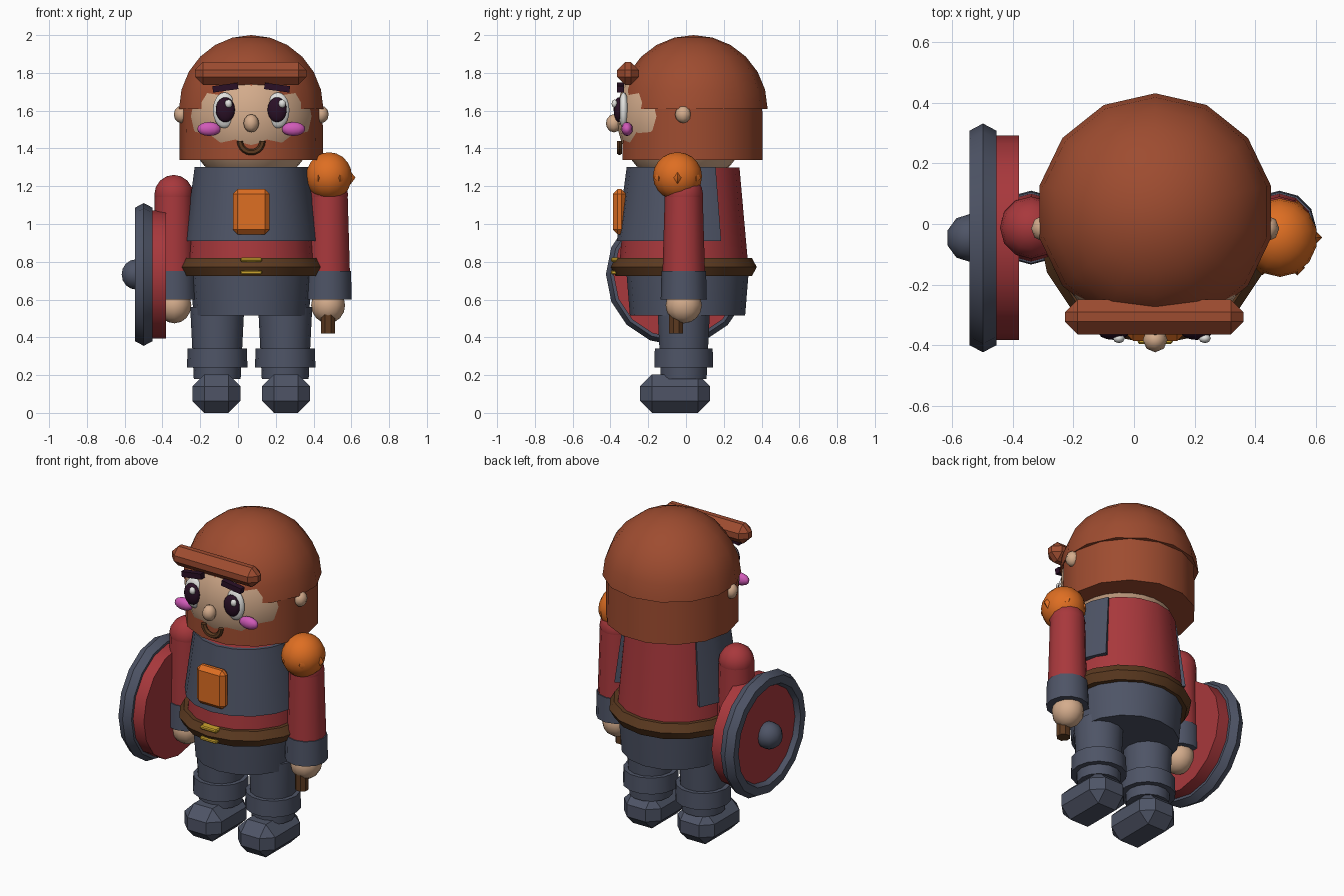
import bpy, bmesh, math
from mathutils import Matrix, Vector

if "Cube" in bpy.data.objects:
    bpy.data.objects.remove(bpy.data.objects["Cube"])

CX, CY = 0.07, -0.012          # body axis


def material(name, r, g, b):
    lin = [((c / 255 + 0.055) / 1.055) ** 2.4 for c in (r, g, b)]
    m = bpy.data.materials.new(name)
    m.diffuse_color = (*lin, 1)
    m.use_nodes = True
    m.node_tree.nodes["Principled BSDF"].inputs["Base Color"].default_value = m.diffuse_color
    return m


HAIR = material("chestnut hair", 158, 76, 48)
SKIN = material("skin", 212, 172, 140)
RED = material("red cloth", 168, 56, 60)
SLATE = material("slate", 78, 84, 102)
BROWN = material("dark brown", 92, 58, 32)
ORANGE = material("orange", 222, 110, 34)
GOLD = material("gold", 205, 165, 45)
BLACK = material("plum black", 42, 16, 38)
WHITE = material("white", 225, 225, 222)
PINK = material("pink", 208, 90, 184)


def make(name, bm, mat, loc=(0, 0, 0), rot=None, angle=40):
    bmesh.ops.recalc_face_normals(bm, faces=bm.faces)
    if rot:
        bm.transform(rot)
    bm.transform(Matrix.Translation(loc))
    me = bpy.data.meshes.new(name)
    bm.to_mesh(me)
    bm.free()
    me.materials.append(mat)
    for p in me.polygons:
        p.use_smooth = True
    me.set_sharp_from_angle(angle=math.radians(angle))
    ob = bpy.data.objects.new(name, me)
    bpy.context.collection.objects.link(ob)
    return ob


def lathe(name, mat, profile, loc, n=16, phase=0, sweep=360, closed=False, rot=None, angle=40):
    """Turn a (radius, height) profile about the vertical axis."""
    bm = bmesh.new()
    spin = Matrix.Rotation(math.radians(phase), 3, 'Z')
    vs = [bm.verts.new(spin @ Vector((r, 0, z))) for r, z in profile]
    es = [bm.edges.new(p) for p in zip(vs, vs[1:])]
    if closed:
        es.append(bm.edges.new((vs[-1], vs[0])))
    bmesh.ops.spin(bm, geom=vs + es, cent=(0, 0, 0), axis=(0, 0, 1),
                   angle=math.radians(sweep), steps=n)
    bmesh.ops.remove_doubles(bm, verts=bm.verts, dist=1e-4)
    if sweep < 360:
        bmesh.ops.holes_fill(bm, edges=[e for e in bm.edges if e.is_boundary])
    return make(name, bm, mat, loc, rot, angle)


def tube(name, mat, x, y, z0, z1, r0, r1, n=14, phase=0):
    return lathe(name, mat, [(0, z0), (r0, z0), (r1, z1), (0, z1)], (x, y, 0), n, phase)


def ball(name, mat, loc, size, u=14, v=10):
    bm = bmesh.new()
    bmesh.ops.create_uvsphere(bm, u_segments=u, v_segments=v, radius=1)
    bm.transform(Matrix.Diagonal((*size, 1)))
    return make(name, bm, mat, loc, angle=60)


def box(name, mat, loc, size, bevel=0.0, tilt=0.0):
    bm = bmesh.new()
    bmesh.ops.create_cube(bm, size=1)
    bm.transform(Matrix.Diagonal((*size, 1)))
    if bevel:
        bmesh.ops.bevel(bm, geom=bm.edges[:], offset=bevel, segments=1, affect='EDGES')
    return make(name, bm, mat, loc, Matrix.Rotation(math.radians(tilt), 4, 'Y'), angle=20)


def ring(major, minor, height, k=6):
    return [(major + minor * math.cos(i * math.tau / k), height * math.sin(i * math.tau / k))
            for i in range(k)]


# Head, with the face pushing out through the hair
ball("head", SKIN, (CX, -0.015, 1.57), (0.352, 0.352, 0.37), 24, 16)
tube("hair_band", HAIR, CX, 0.035, 1.34, 1.62, 0.38, 0.378)
dome = [(0, 0)] + [(0.392 * math.cos(a), 0.39 * math.sin(a))
                   for a in [i * math.pi / 12 for i in range(7)]]
lathe("hair_dome", HAIR, dome, (CX, 0.04, 1.61), 14, 90)
box("fringe", HAIR, (0.067, -0.307, 1.797), (0.59, 0.115, 0.12), 0.042)

# Face
ball("nose", SKIN, (CX, -0.382, 1.533), (0.041, 0.042, 0.048), 8, 6)
lathe("mouth", BROWN, ring(0.06, 0.016, 0.016), (CX, -0.352, 1.44), 10, 180, 180, True,
      Matrix.Rotation(math.radians(90), 4, 'X'))
for side, s in (("left", -1), ("right", 1)):
    ex = CX + s * 0.142
    ball(side + "_ear", SKIN, (CX + s * 0.37, -0.015, 1.58), (0.04, 0.043, 0.046), 8, 6)
    ball(side + "_eye", WHITE, (ex, -0.33, 1.602), (0.062, 0.028, 0.095))
    ball(side + "_pupil", BLACK, (ex - s * 0.005, -0.357, 1.605), (0.052, 0.026, 0.066))
    ball(side + "_eye_glint", WHITE, (ex + 0.022, -0.378, 1.637), (0.02, 0.016, 0.022), 8, 6)
    box(side + "_eyebrow", BLACK, (ex - s * 0.005, -0.347, 1.722), (0.135, 0.035, 0.034),
        tilt=s * 8)
    ball(side + "_cheek", PINK, (CX + s * 0.223, -0.312, 1.503), (0.063, 0.03, 0.037), 12, 8)

# Torso, vest and belt
tube("tunic", RED, CX, CY, 0.74, 1.30, 0.345, 0.295, 16)
lathe("vest", SLATE, [(0.32, 0.91), (0.354, 0.91), (0.302, 1.302), (0.28, 1.302)],
      (CX, CY, 0), 12, 34, -248, True)
box("chest_plate", ORANGE, (CX, -0.352, 1.065), (0.195, 0.07, 0.24), 0.025)
lathe("belt", BROWN, ring(0.335, 0.052, 0.055), (CX, CY, 0.772), 16, 0, 360, True)
for part, z in (("upper", 0.811), ("lower", 0.744)):
    box("buckle_" + part, GOLD, (CX, -0.372, z), (0.115, 0.05, 0.022), 0.006)
tube("hips", SLATE, CX, 0.008, 0.515, 0.76, 0.305, 0.325, 16)

# Legs, arms and hands
for side, s in (("left", -1), ("right", 1)):
    lx, ax = CX + s * 0.18, CX + s * 0.41
    tube(side + "_leg", SLATE, lx, CY, 0.18, 0.56, 0.124, 0.143)
    tube(side + "_boot_cuff", SLATE, lx, CY, 0.24, 0.34, 0.16, 0.157)
    box(side + "_foot", SLATE, (lx + s * 0.004, -0.058, 0.102), (0.256, 0.372, 0.204), 0.064)
    tube(side + "_sleeve", RED, ax, CY, 0.72, 1.17, 0.113, 0.1, 12)
    ball(side + "_shoulder", RED, (ax, CY, 1.155), (0.103, 0.103, 0.105), 12, 8)
    tube(side + "_wrist_cuff", SLATE, ax, CY, 0.60, 0.752, 0.122, 0.118, 12)
    ball(side + "_hand", SKIN, (ax - s * 0.003, CY, 0.57), (0.09, 0.096, 0.096), 12, 8)

# Studded shoulder guard and grip on the right arm
ball("shoulder_guard", ORANGE, (0.482, -0.045, 1.253), (0.124, 0.13, 0.127), 14, 10)
for i in range(6):
    a = i * math.pi / 3
    ball("guard_stud", ORANGE, (0.482 + 0.115 * math.cos(a), -0.045 + 0.115 * math.sin(a), 1.245),
         (0.025, 0.025, 0.033), 4, 2)
tube("grip", BROWN, 0.476, -0.052, 0.42, 0.60, 0.04, 0.04, 8, 22.5)

# Round shield on the left arm, facing outward
side_on = Matrix.Rotation(math.radians(-90), 4, 'Y')
lathe("shield_disc", RED, [(0, 0), (0.338, 0), (0.338, 0.135), (0, 0.135)],
      (-0.38, -0.046, 0.733), 16, 0, rot=side_on)
lathe("shield_rim", SLATE, ring(0.33, 0.048, 0.052), (-0.499, -0.046, 0.733), 16, 0, 360, True,
      side_on)
ball("shield_boss", SLATE, (-0.54, -0.046, 0.733), (0.08, 0.08, 0.08), 10, 8)
